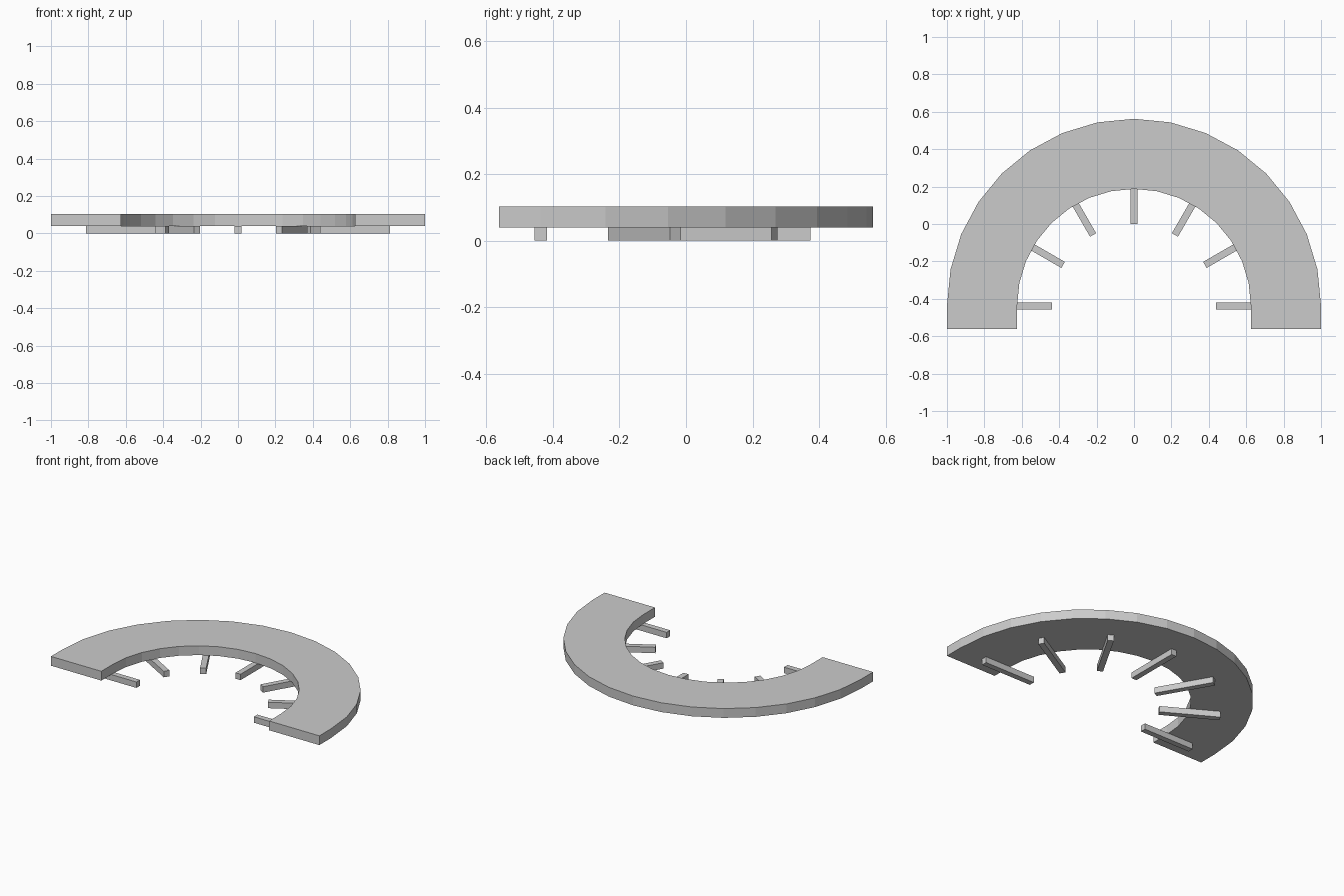
import bpy, bmesh, math
from mathutils import Matrix, Vector

if "Cube" in bpy.data.objects:
    bpy.data.objects.remove(bpy.data.objects["Cube"])

CY = -0.4375                 # arc centre on y
R_OUT, R_IN = 1.0, 0.625     # arch radii
END_Y = -0.5625              # straight ends of the arch
Z_MID, Z_TOP = 0.04, 0.1025
SEGS = 16

grey = bpy.data.materials.new("light grey")
grey.diffuse_color = (0.6, 0.6, 0.6, 1)
grey.use_nodes = True
grey.node_tree.nodes["Principled BSDF"].inputs["Base Color"].default_value = grey.diffuse_color


def finish(bm, name):
    bmesh.ops.recalc_face_normals(bm, faces=bm.faces[:])
    mesh = bpy.data.meshes.new(name)
    bm.to_mesh(mesh)
    bm.free()
    mesh.materials.append(grey)
    ob = bpy.data.objects.new(name, mesh)
    bpy.context.collection.objects.link(ob)
    return ob


def outline(r):
    """Half circle with a short straight leg at each end."""
    arc = [(r * math.cos(math.pi * i / SEGS), CY + r * math.sin(math.pi * i / SEGS))
           for i in range(SEGS + 1)]
    return [(r, END_Y)] + arc + [(-r, END_Y)]


# Arched slab: strip of quads between the outlines, extruded upward
bm = bmesh.new()
outer = [bm.verts.new((x, y, Z_MID)) for x, y in outline(R_OUT)]
inner = [bm.verts.new((x, y, Z_MID)) for x, y in outline(R_IN)]
for i in range(len(outer) - 1):
    bm.faces.new((outer[i], outer[i + 1], inner[i + 1], inner[i]))
geo = bmesh.ops.extrude_face_region(bm, geom=bm.faces[:], use_keep_orig=True)
top = [g for g in geo["geom"] if isinstance(g, bmesh.types.BMVert)]
bmesh.ops.translate(bm, verts=top, vec=(0, 0, Z_TOP - Z_MID))
finish(bm, "arched_slab")

# Seven radial bars under the slab, every 30 degrees
B_IN, B_OUT, B_W = 0.4375, 0.8125, 0.0375
for k in range(7):
    bm = bmesh.new()
    m = (Matrix.Translation((0, CY, Z_MID / 2))
         @ Matrix.Rotation(math.radians(30 * k), 4, 'Z')
         @ Matrix.Translation(((B_IN + B_OUT) / 2, 0, 0))
         @ Matrix.Diagonal((B_OUT - B_IN, B_W, Z_MID, 1)))
    bmesh.ops.create_cube(bm, size=1, matrix=m)
    finish(bm, f"radial_bar_{k + 1}")
